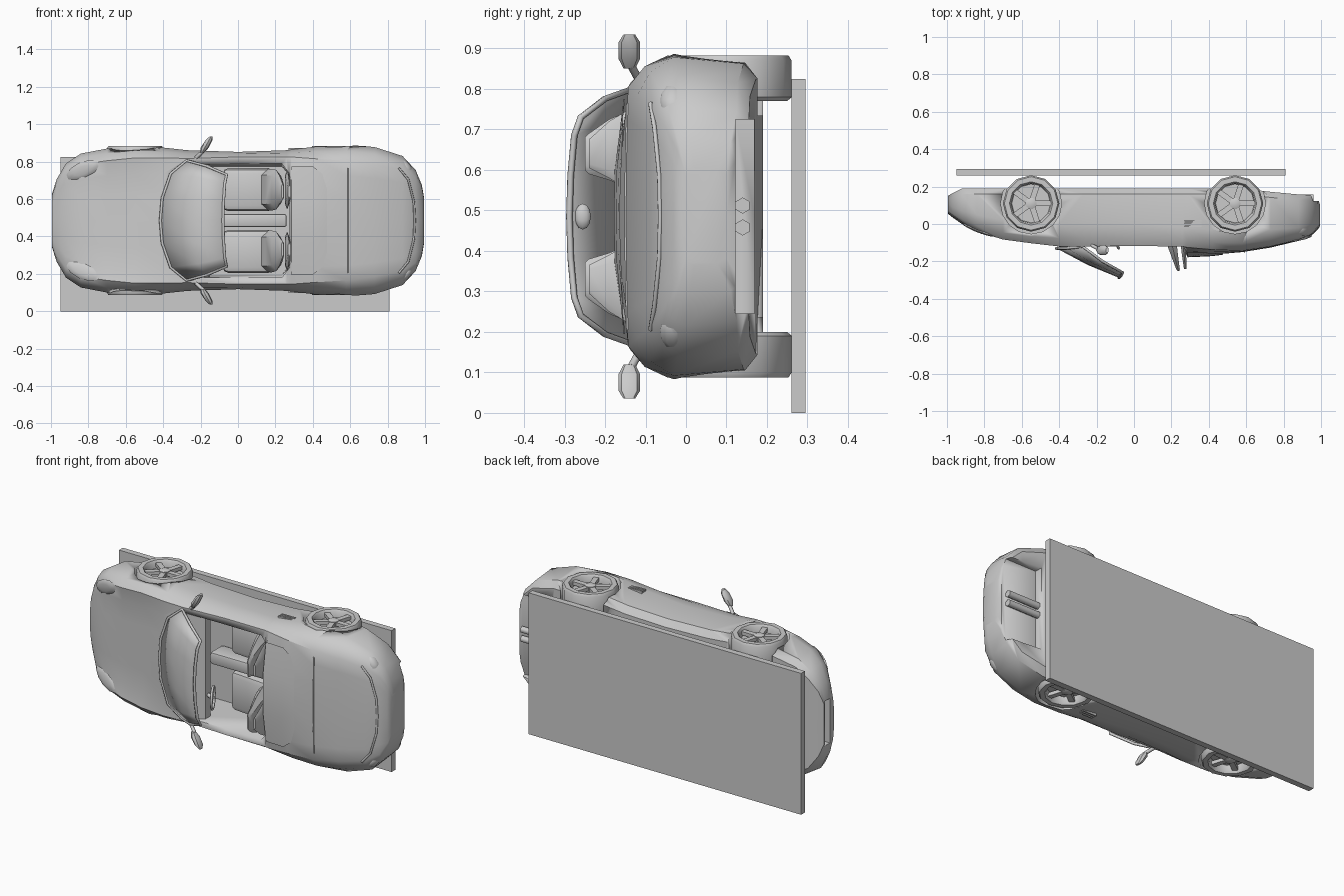
import bpy, bmesh
from math import pi, sin, cos, radians
from mathutils import Matrix, Vector

if "Cube" in bpy.data.objects:
    bpy.data.objects.remove(bpy.data.objects["Cube"])

# Car is modelled upright (x = length, nose at -x; y = sideways; z = up), then laid on its side
LAY = Matrix.Translation((0, 0, 0.485)) @ Matrix.Rotation(pi / 2, 4, 'X')
parts = []


def finish(name, bm, mirror=False, smooth=35):
    bmesh.ops.recalc_face_normals(bm, faces=bm.faces)
    me = bpy.data.meshes.new(name)
    bm.to_mesh(me)
    bm.free()
    ob = bpy.data.objects.new(name, me)
    bpy.context.collection.objects.link(ob)
    parts.append(ob)
    if smooth:
        bpy.ops.object.select_all(action='DESELECT')
        ob.select_set(True)
        bpy.context.view_layer.objects.active = ob
        bpy.ops.object.shade_smooth_by_angle(angle=radians(smooth))
    if mirror:
        m = ob.modifiers.new('Mirror', 'MIRROR')
        m.use_axis = (False, True, False)
    return ob


def loft(name, rings, caps=True, closed=True, **kw):
    bm = bmesh.new()
    rows = [[bm.verts.new(p) for p in r] for r in rings]
    n = len(rows[0])
    for a, b in zip(rows, rows[1:]):
        for i in range(n if closed else n - 1):
            j = (i + 1) % n
            bm.faces.new((a[i], a[j], b[j], b[i]))
    if caps:
        bm.faces.new(rows[0])
        bm.faces.new(rows[-1])
    return finish(name, bm, **kw)


def box(name, lo, hi, rot=(0, 0), bevel=0, **kw):
    """Box from corner to corner; rot = (angle, axis letter) about its centre."""
    lo, hi = Vector(lo), Vector(hi)
    bm = bmesh.new()
    bmesh.ops.create_cube(bm, size=1)
    bmesh.ops.scale(bm, vec=hi - lo, verts=bm.verts)
    if bevel:
        bmesh.ops.bevel(bm, geom=bm.edges[:], offset=bevel, segments=2, profile=0.5, affect='EDGES')
    if rot[0]:
        bmesh.ops.rotate(bm, matrix=Matrix.Rotation(radians(rot[0]), 3, rot[1]), verts=bm.verts)
    bmesh.ops.translate(bm, vec=(lo + hi) / 2, verts=bm.verts)
    return finish(name, bm, **kw)


def blob(name, centre, size, rot=Matrix(), **kw):
    bm = bmesh.new()
    m = Matrix.Translation(centre) @ rot @ Matrix.Diagonal((*size, 1))
    bmesh.ops.create_uvsphere(bm, u_segments=10, v_segments=6, radius=1, matrix=m)
    return finish(name, bm, **kw)


def tube(name, pts, r, cyclic=False):
    cu = bpy.data.curves.new(name, 'CURVE')
    cu.dimensions, cu.bevel_depth, cu.bevel_resolution = '3D', r, 1
    cu.use_fill_caps = True
    sp = cu.splines.new('POLY')
    sp.points.add(len(pts) - 1)
    for p, q in zip(sp.points, pts):
        p.co = (*q, 1)
    sp.use_cyclic_u = cyclic
    ob = bpy.data.objects.new(name, cu)
    bpy.context.collection.objects.link(ob)
    parts.append(ob)
    return ob


def lathe(name, cx, cz, profile, n=12, **kw):
    return loft(name, [[(cx + r * cos(2 * pi * i / n), w, cz + r * sin(2 * pi * i / n)) for i in range(n)]
                       for r, w in profile], **kw)


def cut(target, cutter):
    cutter.hide_render = True
    cutter.display_type = 'WIRE'
    m = target.modifiers.new('Cut', 'BOOLEAN')
    m.operation, m.object = 'DIFFERENCE', cutter


# Body shell: x, half width, underside, widest height, shoulder width, shoulder height, centre height
STATIONS = [
    (-.995, .14, -.15, -.11, .12, -.065, -.055), (-.97, .22, -.165, -.09, .18, -.048, -.035),
    (-.92, .305, -.19, -.07, .255, -.01, 0), (-.84, .358, -.19, -.05, .30, .04, .035),
    (-.70, .385, -.19, -.02, .32, .083, .065), (-.55, .396, -.19, 0, .335, .103, .085),
    (-.40, .39, -.19, 0, .335, .12, .122), (-.27, .376, -.19, 0, .332, .12, .125),
    (0, .367, -.19, 0, .34, .118, .118), (.26, .376, -.19, .02, .34, .12, .12),
    (.285, .379, -.19, .02, .34, .125, .174), (.42, .396, -.19, .03, .33, .137, .164),
    (.58, .405, -.19, .03, .32, .143, .15), (.73, .393, -.172, .03, .30, .12, .126),
    (.88, .345, -.158, .02, .27, .083, .09), (.95, .27, -.155, 0, .225, .053, .06),
    (.983, .19, -.14, -.01, .16, .02, .03), (.995, .12, -.10, -.02, .10, 0, .01)]


def section(x, w, hb, hm, ws, hs, hc):
    dip = .006 if -.9 < x < -.35 else 0          # crease between bonnet and wing
    half = [(.86 * w, hb), (.96 * w, hb + .03 * min(1, (hm - hb) / .1)), (w, hm),
            (.6 * w + .4 * ws, .45 * hm + .55 * hs + .01), (ws, hs),
            (.75 * ws, .5 * hs + .5 * hc - dip), (.4 * ws, .1 * hs + .9 * hc)]
    return ([(x, 0, hb)] + [(x, a, b) for a, b in half] + [(x, 0, hc)]
            + [(x, -a, b) for a, b in reversed(half)])


body = loft('body', [section(*s) for s in STATIONS])

# Openings: cockpit, wheel wells, nose intake, rear valance
cut(body, loft('cockpit_cutter', [[(-.3, s * .29, z), (.235, s * .29, z), (.275, s * .24, z), (.275, -s * .24, z),
                                   (.235, -s * .29, z), (-.3, -s * .29, z)] for s, z in ((1, -.14), (1.08, .3))]))
AXLES = (-.55, .54)
for x in AXLES:
    cut(body, lathe('wheel_well_cutter', x, -.11, [(.163, .25), (.163, .5)], n=16, mirror=True))
cut(body, box('intake_cutter', (-1.1, -.13, -.14), (-.94, .13, -.095)))
cut(body, box('valance_cutter', (.76, -.24, -.25), (1.1, .24, -.122)))

# Wheels: tyre with recessed rim, five spokes and hub
for x in AXLES:
    lathe('wheel', x, -.11, [(.06, .285), (.14, .285), (.151, .295), (.151, .385), (.143, .398), (.116, .398),
                             (.108, .386), (.104, .355), (.03, .355)], mirror=True)
    lathe('hub', x, -.11, [(.03, .355), (.03, .388), (.018, .393)], n=10, mirror=True)
    bm = bmesh.new()
    for k in range(5):
        m = (Matrix.Translation((x, .375, -.11)) @ Matrix.Rotation(k * 2 * pi / 5, 4, 'Y')
             @ Matrix.Translation((.065, 0, 0)) @ Matrix.Diagonal((.088, .02, .03, 1)))
        bmesh.ops.create_cube(bm, size=1, matrix=m)
    finish('spokes', bm, mirror=True, smooth=0)

# Windscreen: glass between a curved base and header, with a tube frame
base = [(-.275, .32, .12), (-.36, .25, .13), (-.405, .12, .13), (-.415, 0, .13)]
top = [(-.06, .245, .26), (-.07, .20, .276), (-.077, .1, .285), (-.08, 0, .288)]


def both(pts):
    return pts + [(x, -y, z) for x, y, z in reversed(pts[:-1])]


base, top = both(base), both(top)
middle = [((a[0] + b[0]) / 2, (a[1] + b[1]) / 2 * 1.03, (a[2] + b[2]) / 2 + .01) for a, b in zip(base, top)]
glass = loft('windscreen', [base, middle, top], caps=False, closed=False)
glass.modifiers.new('Thick', 'SOLIDIFY').thickness = .004
tube('windscreen_frame', base + [middle[-1]] + top[::-1] + [middle[0]], .008, cyclic=True)
blob('inner_mirror', (-.11, 0, .255), (.012, .032, .02))

# Door mirrors: tapered pods on short stems
loft('door_mirror', [[(x + t * cos(a), w, .14 + h * sin(a)) for a in [k * pi / 4 for k in range(8)]]
                     for x, w, t, h in ((-.19, .365, .012, .014), (-.178, .39, .022, .027),
                                        (-.155, .43, .018, .027), (-.143, .45, .008, .014))], mirror=True)
for s in (1, -1):
    tube('mirror_stem', [(-.225, s * .335, .115), (-.185, s * .372, .135)], .01)

# Dashboard, centre console and steering wheel
loft('dashboard', [[(-.30, w, .118), (-.2, w, .115), (-.15, w, .085), (-.15, w, .04), (-.19, w, .0), (-.30, w, .0)]
                   for w in (-.30, .30)])
box('console', (-.2, -.035, -.14), (.26, .035, -.025), bevel=.012)
ring = [(-.11 + .028 * sin(a), -.17 + .062 * cos(a), .075 + .055 * sin(a))
        for a in [k * pi / 8 for k in range(16)]]
tube('steering_wheel', ring, .007, cyclic=True)
tube('steering_column', [(-.11, -.17, .075), (-.17, -.17, .05)], .012)

# Seats: cushion and broad backrest tapering to a slim top
box('seat_cushion', (-.08, .05, -.13), (.19, .28, -.03), rot=(-5, 'Y'), bevel=.03, mirror=True)


def slab(x, w, h, t, c=.165):
    return [(x - t, c - w * .7, h), (x - t, c + w * .7, h), (x, c + w, h), (x + t, c + w * .7, h),
            (x + t, c - w * .7, h), (x, c - w, h)]


loft('seat_back', [slab(.15, .11, -.08, .04), slab(.18, .112, .04, .035), slab(.205, .105, .12, .025),
                   slab(.222, .075, .19, .016), slab(.235, .05, .24, .01, .155), slab(.238, .04, .25, .006, .155)],
     mirror=True)

# Fairings behind the seats
loft('seat_fairing', [slab(.262, .105, .08, .012), slab(.265, .10, .14, .012), slab(.27, .07, .19, .01),
                      slab(.274, .035, .24, .007, .155)], mirror=True)

# Folded roof cover panel and boot edges
loft('roof_cover', [[(x, s * w, z) for s, z in ((-1, e), (-.4, c), (0, c + .002), (.4, c), (1, e))]
                    for x, w, e, c in ((.285, .29, .15, .176), (.40, .29, .154, .171), (.45, .25, .155, .166),
                                       (.475, .17, .158, .162))], caps=False, closed=False)
tube('boot_seam', both([(.59, .28, .144), (.59, .1, .148), (.59, 0, .149)]), .004)
tube('tail_lip', both([(.86, .28, .088), (.91, .22, .078), (.94, .1, .066), (.945, 0, .064)]), .006)

# Lights, side vents and twin central exhaust
blob('headlight', (-.83, .268, .032), (.10, .045, .013),
     Matrix.Rotation(radians(24), 4, 'Z') @ Matrix.Rotation(radians(-20), 4, 'Y'), mirror=True)
blob('tail_light', (.893, .285, .03), (.03, .055, .035), Matrix.Rotation(radians(40), 4, 'Z'), mirror=True)
for k in range(3):
    box('side_vent', (.27, .36, -.022 + k * .015), (.36, .388, -.014 + k * .015), mirror=True, smooth=0)
for s in (1, -1):
    tube('exhaust', [(.74, s * .027, -.14), (.96, s * .027, -.14)], .02)

# Floor slab the wheels rest on
box('slab', (-.95, -.485, -.295), (.81, .34, -.26), smooth=0)

for ob in parts:
    ob.matrix_world = LAY @ ob.matrix_basis
